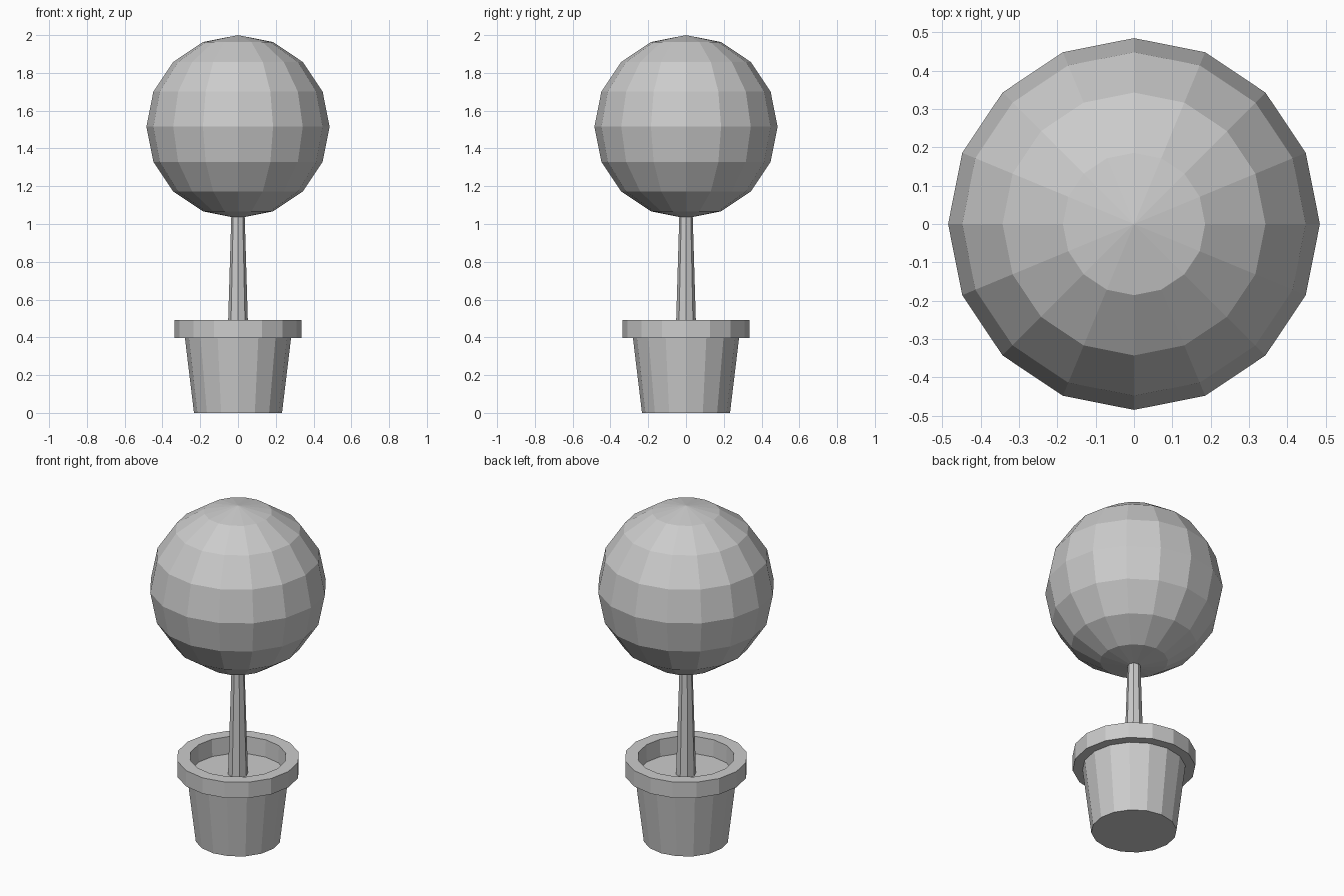
import bpy, bmesh
from math import cos, sin, tau

if "Cube" in bpy.data.objects:
    bpy.data.objects.remove(bpy.data.objects["Cube"])


def lathe(name, profile, sides, close_bottom=True, close_top=True):
    """Revolve (radius, z) points about z with flat faces, capping the ends."""
    bm = bmesh.new()
    rings = [[bm.verts.new((r * cos(tau * i / sides), r * sin(tau * i / sides), z))
              for i in range(sides)] for r, z in profile]
    for a, b in zip(rings, rings[1:]):
        for i in range(sides):
            j = (i + 1) % sides
            bm.faces.new((a[i], a[j], b[j], b[i]))
    if close_bottom:
        bm.faces.new(rings[0][::-1])
    if close_top:
        bm.faces.new(rings[-1])
    mesh = bpy.data.meshes.new(name)
    bm.to_mesh(mesh)
    bm.free()
    obj = bpy.data.objects.new(name, mesh)
    bpy.context.collection.objects.link(obj)
    return obj


# Tapered pot with an overhanging rim, open at the top
lathe("pot", [(0.233, 0), (0.281, 0.397), (0.335, 0.397), (0.335, 0.492),
              (0.264, 0.492), (0.26, 0.39)], 16, close_top=False)

# Soil disc inside the rim
lathe("soil", [(0.26, 0.39)], 16, close_bottom=False)

# Slim tapered trunk, ending inside the foliage
lathe("trunk", [(0.055, 0.39), (0.035, 1.06)], 8)

# Ball of foliage
bpy.ops.mesh.primitive_uv_sphere_add(segments=16, ring_count=8, radius=0.485,
                                     location=(0, 0, 1.515))
bpy.context.object.name = "foliage"
